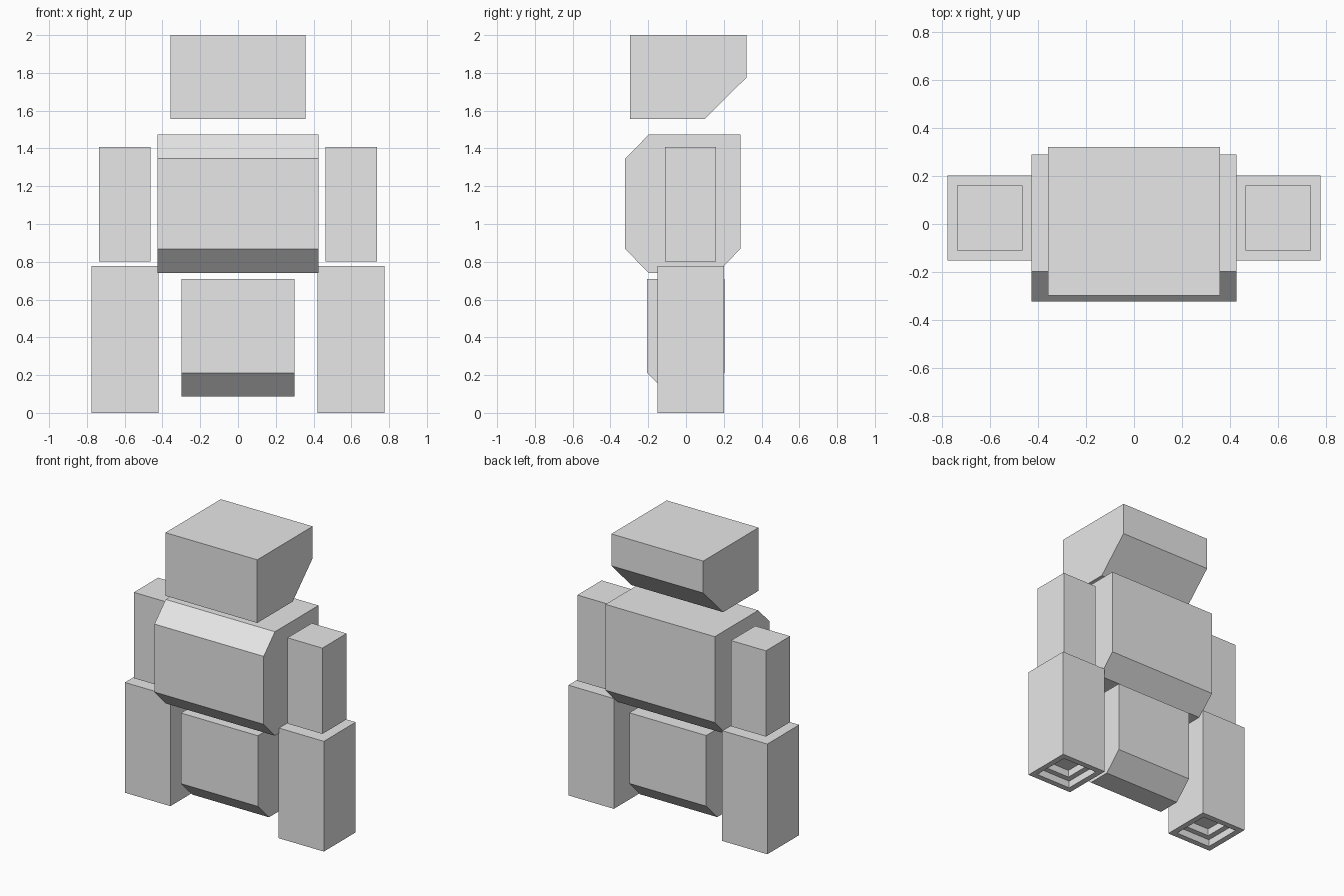
import bpy, bmesh

if "Cube" in bpy.data.objects:
    bpy.data.objects.remove(bpy.data.objects["Cube"])

grey = bpy.data.materials.new("plain_grey")
grey.diffuse_color = (0.8, 0.8, 0.8, 1)
grey.use_nodes = True
grey.node_tree.nodes["Principled BSDF"].inputs["Base Color"].default_value = grey.diffuse_color


def finish(bm, name):
    bmesh.ops.recalc_face_normals(bm, faces=bm.faces)
    mesh = bpy.data.meshes.new(name)
    bm.to_mesh(mesh)
    bm.free()
    mesh.materials.append(grey)
    obj = bpy.data.objects.new(name, mesh)
    bpy.context.collection.objects.link(obj)
    return obj


def extruded(name, profile, x0, x1, recesses=()):
    """Extrude a side profile of (y, z) points across x; recess the underside in steps."""
    bm = bmesh.new()
    face = bm.faces.new([bm.verts.new((x0, y, z)) for y, z in profile])
    ext = bmesh.ops.extrude_face_region(bm, geom=[face])
    verts = [g for g in ext["geom"] if isinstance(g, bmesh.types.BMVert)]
    bmesh.ops.translate(bm, verts=verts, vec=(x1 - x0, 0, 0))
    bmesh.ops.recalc_face_normals(bm, faces=bm.faces)
    bm.normal_update()
    if recesses:
        bottom = min(bm.faces, key=lambda f: f.calc_center_median().z)
        for width, depth in recesses:
            bmesh.ops.inset_region(bm, faces=[bottom], thickness=width)
            ext = bmesh.ops.extrude_face_region(bm, geom=[bottom])
            new = [g for g in ext["geom"] if isinstance(g, bmesh.types.BMFace)][0]
            if bottom.is_valid:
                bmesh.ops.delete(bm, geom=[bottom], context='FACES_ONLY')
            bottom = new
            bmesh.ops.translate(bm, verts=bottom.verts[:], vec=(0, 0, depth))
            bm.normal_update()
    return finish(bm, name)


def box_profile(y0, y1, z0, z1):
    return [(y0, z0), (y1, z0), (y1, z1), (y0, z1)]


# Head with sloped lower back
extruded("head", [(-0.297, 1.555), (0.098, 1.555), (0.32, 1.775),
                  (0.32, 2.0), (-0.297, 2.0)], -0.358, 0.358)

# Torso with chamfered front and lower back edges
extruded("torso", [(-0.197, 0.74), (0.163, 0.74), (0.288, 0.868), (0.288, 1.473),
                   (-0.197, 1.473), (-0.322, 1.347), (-0.322, 0.868)], -0.426, 0.426)

# Pelvis with chamfered lower edges
extruded("pelvis", [(-0.083, 0.088), (0.08, 0.088), (0.203, 0.212), (0.203, 0.71),
                    (-0.207, 0.71), (-0.207, 0.212)], -0.3, 0.3)

# Paired upper arms, and forearms with a stepped socket underneath
for side, s in (("left", -1), ("right", 1)):
    xs = sorted((s * 0.463, s * 0.735))
    extruded(side + "_upper_arm", box_profile(-0.11, 0.16, 0.802, 1.407), *xs)
    xs = sorted((s * 0.421, s * 0.776))
    extruded(side + "_forearm", box_profile(-0.152, 0.202, 0.0, 0.777), *xs,
             recesses=((0.058, 0.05), (0.055, 0.05)))
